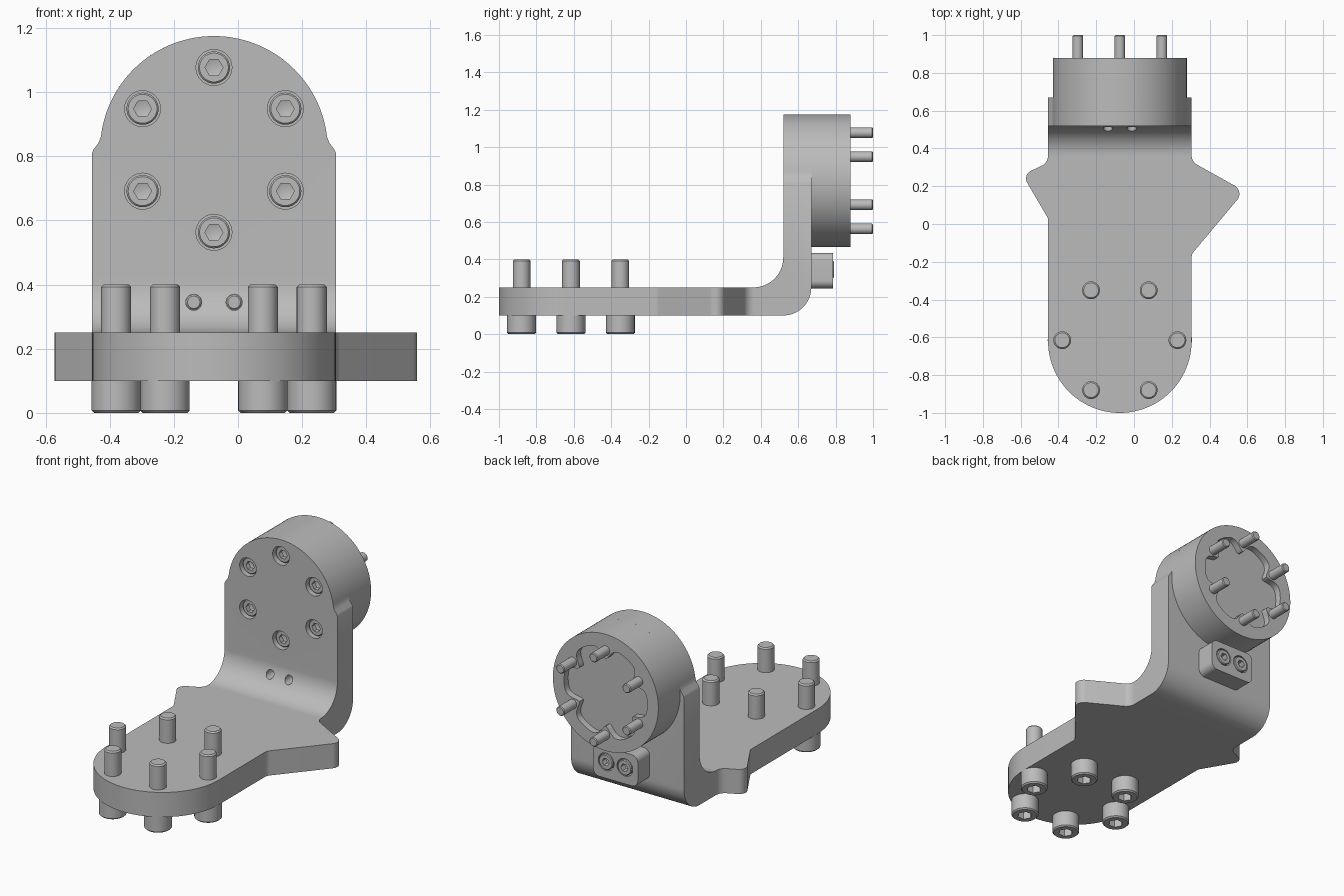
import bpy, bmesh, math
from mathutils import Vector, Matrix

cube = bpy.data.objects.get("Cube")
if cube:
    bpy.data.objects.remove(cube, do_unlink=True)

steel = bpy.data.materials.new("machined grey")
steel.use_nodes = True
steel.diffuse_color = (0.5, 0.5, 0.5, 1)
steel.node_tree.nodes["Principled BSDF"].inputs["Base Color"].default_value = steel.diffuse_color

MID = -0.075          # centre line of the bracket in x
HALF = 0.38           # half width of the bracket
HUB_Z = 0.82          # height of the hub axis
HUB_R = 0.355
ALONG_Y = Matrix.Rotation(-math.pi / 2, 4, 'X')
AGAINST_Y = Matrix.Rotation(math.pi / 2, 4, 'X')


def finish(name, bm):
    bmesh.ops.remove_doubles(bm, verts=bm.verts, dist=1e-5)
    bmesh.ops.recalc_face_normals(bm, faces=bm.faces)
    mesh = bpy.data.meshes.new(name)
    bm.to_mesh(mesh)
    bm.free()
    mesh.materials.append(steel)
    obj = bpy.data.objects.new(name, mesh)
    bpy.context.collection.objects.link(obj)
    return obj


def prism(name, outline, axis, low, high):
    """Extrude a flat outline along one axis."""
    place = {'x': lambda u, v, w: (w, u, v),
             'y': lambda u, v, w: (u, w, v),
             'z': lambda u, v, w: (u, v, w)}[axis]
    bm = bmesh.new()
    rings = [[bm.verts.new(place(u, v, w)) for u, v in outline] for w in (low, high)]
    for ring in rings:
        bm.faces.new(ring)
    for i in range(len(outline)):
        j = (i + 1) % len(outline)
        bm.faces.new((rings[0][i], rings[0][j], rings[1][j], rings[1][i]))
    return finish(name, bm)


def lathe(name, profile, sides, matrix=Matrix()):
    """Spin (radius, height) pairs round z; both ends lie on the axis."""
    bm = bmesh.new()
    rings = []
    for r, z in profile:
        count = sides if r else 1
        rings.append([bm.verts.new((r * math.cos(math.tau * k / sides),
                                    r * math.sin(math.tau * k / sides), z)) for k in range(count)])
    for a, b in zip(rings, rings[1:]):
        for k in range(sides):
            quad = [a[k % len(a)], a[(k + 1) % len(a)], b[(k + 1) % len(b)], b[k % len(b)]]
            bm.faces.new(list(dict.fromkeys(quad)))
    bm.transform(matrix)
    return finish(name, bm)


def rounded(corners, steps=12):
    """Fillet each (u, v, radius) corner of a polygon."""
    points = []
    for i, (u, v, r) in enumerate(corners):
        p = Vector((u, v))
        if not r:
            points.append((u, v))
            continue
        a = (Vector(corners[i - 1][:2]) - p).normalized()
        b = (Vector(corners[(i + 1) % len(corners)][:2]) - p).normalized()
        half = a.angle(b) / 2
        centre = p + (a + b).normalized() * r / math.sin(half)
        start = p + a * r / math.tan(half) - centre
        end = p + b * r / math.tan(half) - centre
        sweep = start.angle_signed(end)
        for k in range(steps + 1):
            t = -sweep * k / steps
            c, s = math.cos(t), math.sin(t)
            q = centre + Vector((start.x * c - start.y * s, start.x * s + start.y * c))
            if not points or (q - Vector(points[-1])).length > 1e-4:
                points.append(tuple(q))
    return points


def combine(obj, tool, operation='DIFFERENCE'):
    mod = obj.modifiers.new("combine", 'BOOLEAN')
    mod.operation, mod.object, mod.solver = operation, tool, 'EXACT'
    bpy.context.view_layer.objects.active = obj
    bpy.ops.object.modifier_apply(modifier=mod.name)
    bpy.data.objects.remove(tool, do_unlink=True)


def cylinder(name, radius, low, high, matrix, sides=32):
    return lathe(name, [(0, low), (radius, low), (radius, high), (0, high)], sides, matrix)


def bolt(name, head_r, head_h, shaft_r, length, hex_r):
    """Socket head bolt: head below z = 0, shaft above it."""
    c = head_r * 0.1
    obj = lathe(name, [(0, -head_h), (head_r - c, -head_h), (head_r, c - head_h), (head_r, 0),
                       (shaft_r, 0), (shaft_r, length - c), (shaft_r - c, length), (0, length)], 32)
    socket = lathe("socket", [(0, -head_h * 1.2), (hex_r, -head_h * 1.2), (hex_r, -head_h * 0.55),
                              (0, -head_h * 0.4)], 6)
    combine(obj, socket)
    return obj


def spread(source, spots, turn=Matrix()):
    """Stand linked copies of a part on every spot."""
    for i, spot in enumerate(spots):
        obj = source if i == 0 else source.copy()
        if i:
            bpy.context.collection.objects.link(obj)
        obj.name = f"{source.name.split('.')[0]}.{i + 1}"
        obj.matrix_world = Matrix.Translation(spot) @ turn


def hexagon(radius, offset=0.0):
    return [(radius * math.cos(math.tau * k / 6 + offset), radius * math.sin(math.tau * k / 6 + offset))
            for k in range(6)]


# Bent bracket: side profile trimmed by its plan and front outlines
bracket = prism("bracket", rounded([(-1.2, 0.1, 0), (0.67, 0.1, 0.15), (0.67, 1.3, 0), (0.52, 1.3, 0),
                                    (0.52, 0.25, 0.16), (-1.2, 0.25, 0)], 20), 'x', -0.8, 0.8)
right, left = MID + HALF, MID - HALF
plan = rounded([(left, -1, HALF), (right, -1, HALF), (right, -0.16, 0.05), (0.585, 0.174, 0.05),
                (right, 0.33, 0.06), (right, 0.9, 0), (left, 0.9, 0), (left, 0.325, 0.06),
                (-0.59, 0.26, 0.045), (left, 0.03, 0.03)], 24)
combine(bracket, prism("plan", plan, 'z', -0.5, 1.5), 'INTERSECT')
shoulder = [(0.8, -0.5), (0.8, 0.78), (0.385, 0.8), (0.375, 0.822), (0.36, 0.842), (0.353, 0.86)]
arc = [(HUB_R * math.cos(math.radians(a)), HUB_Z + HUB_R * math.sin(math.radians(a)))
       for a in range(9, 172, 3)]
front = shoulder + arc + [(-x, z) for x, z in reversed(shoulder)]
combine(bracket, prism("front", [(MID + x, z) for x, z in front], 'y', -1.5, 1.5), 'INTERSECT')

# Hub drum with a wavy recess that dodges the bolts
drum = cylinder("hub_drum", HUB_R, 0.665, 0.88, Matrix.Translation((MID, 0, HUB_Z)) @ ALONG_Y, 96)
wave = []
for k in range(144):
    a = math.tau * k / 144
    off = (a - math.pi / 2 + math.pi / 6) % (math.pi / 3) - math.pi / 6
    r = 0.28 - 0.075 * math.exp(-(off / 0.17) ** 2)
    wave.append((MID + r * math.cos(a), HUB_Z + r * math.sin(a)))
combine(drum, prism("recess", wave, 'y', 0.84, 1.0))

# Hub bolts sunk in counterbores
hub_spots = [(MID + x, 0.6, HUB_Z + z) for x, z in hexagon(0.257, math.pi / 2)]
for spot in hub_spots:
    combine(bracket, cylinder("bore", 0.056, -0.2, 0.02, Matrix.Translation(spot) @ ALONG_Y))
spread(bolt("hub_bolt", 0.05, 0.06, 0.028, 0.4, 0.028), hub_spots, ALONG_Y)

# Base bolts under the foot
base_spots = [(MID + x, y - 0.615, 0.1) for x, y in hexagon(0.305)]
spread(bolt("base_bolt", 0.077, 0.1, 0.047, 0.3, 0.042), base_spots)

# Clamp block behind the bend, with its two screws and through holes
block = prism("clamp_block", rounded([(MID - 0.15, 0.245, 0.04), (MID + 0.15, 0.245, 0.04),
                                      (MID + 0.15, 0.435, 0.04), (MID - 0.15, 0.435, 0.04)]),
              'y', 0.66, 0.785)
clamp_spots = [(MID + s * 0.063, 0.71, 0.345) for s in (-1, 1)]
for spot in clamp_spots:
    turn = Matrix.Translation(spot) @ AGAINST_Y
    combine(bracket, cylinder("hole", 0.025, 0.0, 0.4, turn))
    combine(block, cylinder("seat", 0.053, -0.2, 0.0, turn))
spread(bolt("clamp_screw", 0.047, 0.08, 0.024, 0.15, 0.024), clamp_spots, AGAINST_Y)

# Smooth curved walls, keep edges crisp
bpy.ops.object.select_all(action='DESELECT')
for obj in bpy.context.scene.objects:
    if obj.type == 'MESH':
        obj.select_set(True)
        bpy.context.view_layer.objects.active = obj
bpy.ops.object.shade_smooth_by_angle(angle=math.radians(30))
